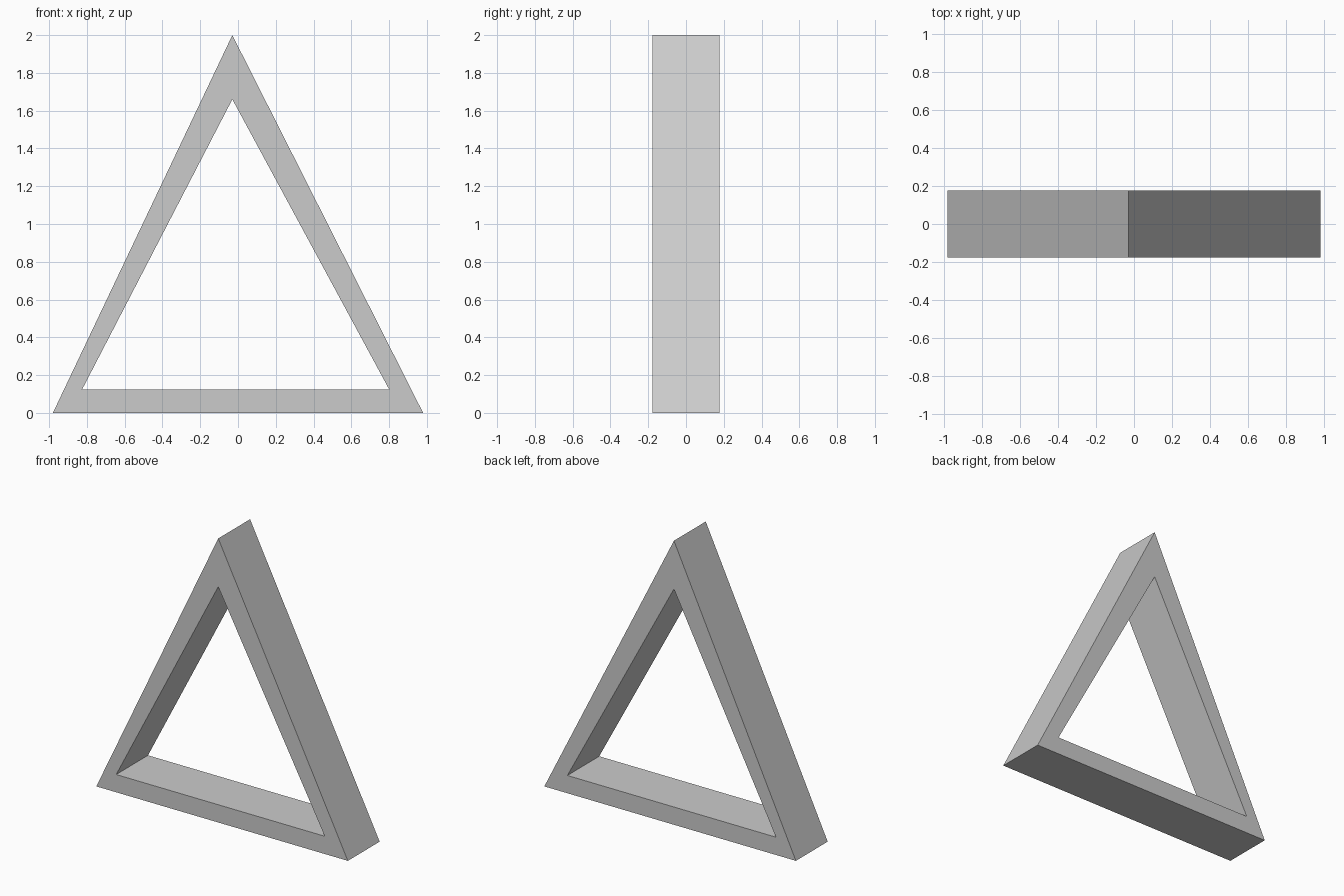
import bpy
import bmesh

cube = bpy.data.objects.get("Cube")
if cube:
    bpy.data.objects.remove(cube, do_unlink=True)

# Single grey finish
grey = bpy.data.materials.new("light_grey")
grey.use_nodes = True
colour = (0.6, 0.6, 0.6, 1)
grey.diffuse_color = colour
grey.node_tree.nodes["Principled BSDF"].inputs["Base Color"].default_value = colour

# Frame profile: matching corners of the outer and inner triangles (x, z)
OUTER = [(-0.98, 0), (0.98, 0), (-0.03, 2)]
INNER = [(-0.825, 0.125), (0.80, 0.125), (-0.03, 1.66)]
HALF_DEPTH = 0.177

# Front face of the frame as three mitred bars, then extruded to the back
bm = bmesh.new()
outer = [bm.verts.new((x, -HALF_DEPTH, z)) for x, z in OUTER]
inner = [bm.verts.new((x, -HALF_DEPTH, z)) for x, z in INNER]
for i in range(3):
    j = (i + 1) % 3
    bm.faces.new((outer[i], outer[j], inner[j], inner[i]))
result = bmesh.ops.extrude_face_region(bm, geom=bm.faces[:], use_keep_orig=True)
back = [g for g in result["geom"] if isinstance(g, bmesh.types.BMVert)]
bmesh.ops.translate(bm, verts=back, vec=(0, 2 * HALF_DEPTH, 0))
bmesh.ops.recalc_face_normals(bm, faces=bm.faces[:])

mesh = bpy.data.meshes.new("triangular_frame")
bm.to_mesh(mesh)
bm.free()
mesh.materials.append(grey)
frame = bpy.data.objects.new("triangular_frame", mesh)
bpy.context.collection.objects.link(frame)
